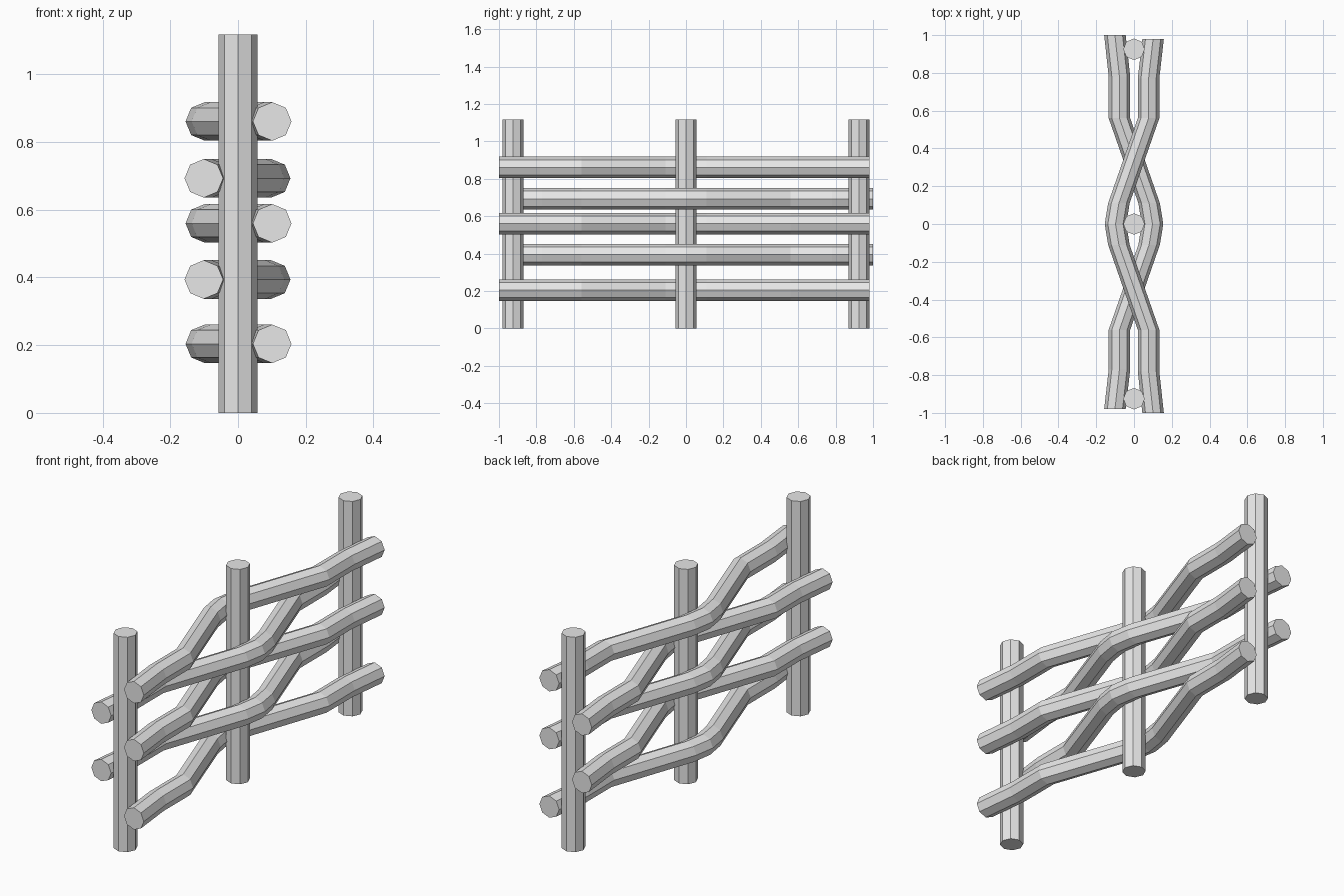
import bpy
import bmesh
from math import cos, sin, tau

cube = bpy.data.objects.get("Cube")
if cube:
    bpy.data.objects.remove(cube, do_unlink=True)

SIDES = 8
RADIUS = 0.057
POST_HEIGHT = 1.118

grey = bpy.data.materials.new("plain grey")
grey.use_nodes = True
grey.diffuse_color = (0.8, 0.8, 0.8, 1)
grey.node_tree.nodes["Principled BSDF"].inputs["Base Color"].default_value = (0.8, 0.8, 0.8, 1)


def pole(name, path, section):
    """Sweep an octagon along the path; section(c, s) gives the ring offset."""
    bm = bmesh.new()
    rings = []
    for px, py, pz in path:
        ring = []
        for i in range(SIDES):
            a = tau * i / SIDES
            dx, dy, dz = section(RADIUS * cos(a), RADIUS * sin(a))
            ring.append(bm.verts.new((px + dx, py + dy, pz + dz)))
        rings.append(ring)
    for low, high in zip(rings, rings[1:]):
        for i in range(SIDES):
            j = (i + 1) % SIDES
            bm.faces.new((low[i], low[j], high[j], high[i]))
    bm.faces.new(rings[0])
    bm.faces.new(rings[-1])
    bmesh.ops.recalc_face_normals(bm, faces=bm.faces)
    mesh = bpy.data.meshes.new(name)
    bm.to_mesh(mesh)
    bm.free()
    mesh.materials.append(grey)
    bpy.context.collection.objects.link(bpy.data.objects.new(name, mesh))


# Upright posts
for name, y in (("front_post", -0.925), ("middle_post", 0), ("back_post", 0.925)):
    pole(name, [(0, y, 0), (0, y, POST_HEIGHT)], lambda c, s: (c, s, 0))

# Rails woven between the posts, alternate ones turned half round
weave = [(0.101, -1), (0.077, -0.78), (0.077, -0.56), (-0.08, -0.11), (-0.098, 0),
         (-0.08, 0.11), (0.077, 0.56), (0.077, 0.77), (0.101, 0.98)]
for n, z in enumerate((0.204, 0.394, 0.56, 0.693, 0.861)):
    turn = -1 if n % 2 else 1
    pole(f"rail_{n + 1}", [(turn * x, turn * y, z) for x, y in weave],
         lambda c, s: (c, 0, s))
